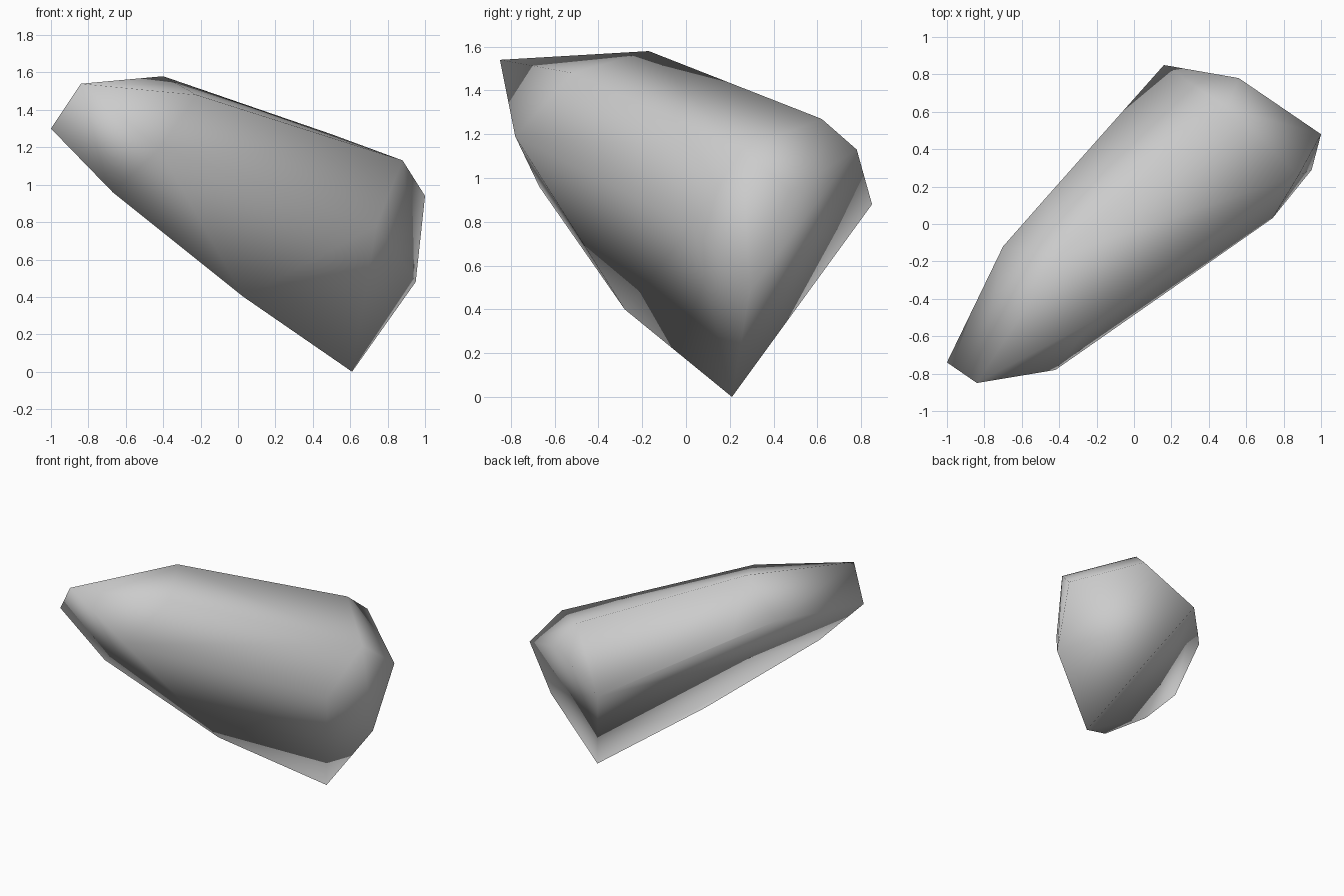
import bpy
import bmesh
from mathutils import Vector

# Remove the default cube only
default_cube = bpy.data.objects.get("Cube")
if default_cube:
    bpy.data.objects.remove(default_cube, do_unlink=True)


def make_material(name, colour):
    material = bpy.data.materials.new(name)
    material.use_nodes = True
    material.diffuse_color = colour
    shader = material.node_tree.nodes["Principled BSDF"]
    shader.inputs["Base Color"].default_value = colour
    shader.inputs["Roughness"].default_value = 0.8
    return material


def make_hull(name, corners, material):
    """Wrap a convex faceted stone around its corner points."""
    bm = bmesh.new()
    for corner in corners:
        bm.verts.new(Vector(corner))
    result = bmesh.ops.convex_hull(bm, input=bm.verts)
    unused = [v for v in result["geom_interior"] if isinstance(v, bmesh.types.BMVert)]
    bmesh.ops.delete(bm, geom=unused, context="VERTS")
    bmesh.ops.recalc_face_normals(bm, faces=bm.faces)
    for face in bm.faces:
        face.smooth = True
    mesh = bpy.data.meshes.new(name)
    bm.to_mesh(mesh)
    bm.free()
    mesh.materials.append(material)
    stone = bpy.data.objects.new(name, mesh)
    bpy.context.collection.objects.link(stone)
    return stone


# Narrow raised end of the stone
narrow_end = [
    (-1, -.74, 1.3), (-.84, -.85, 1.54), (-.42, -.78, 1.19), (-.67, -.67, .96),
]

# Long flanks: upper ridges, back shoulder and underside
flanks = [
    (-.4, -.17, 1.58), (-.22, -.52, 1.48),
    (-.7, -.12, 1.33), (-.48, .13, 1.22), (.03, -.28, .4),
]

# Broad lower end, finishing in the bottom tip
broad_end = [
    (.88, .26, 1.13), (.5, .62, 1.27), (.56, .78, 1.13), (.16, .85, .88),
    (1, .48, .94), (.95, .29, .48), (.74, .03, .78), (.61, .21, 0),
]

stone_grey = make_material("stone grey", (0.6, 0.6, 0.6, 1))
make_hull("rock", narrow_end + flanks + broad_end, stone_grey)
